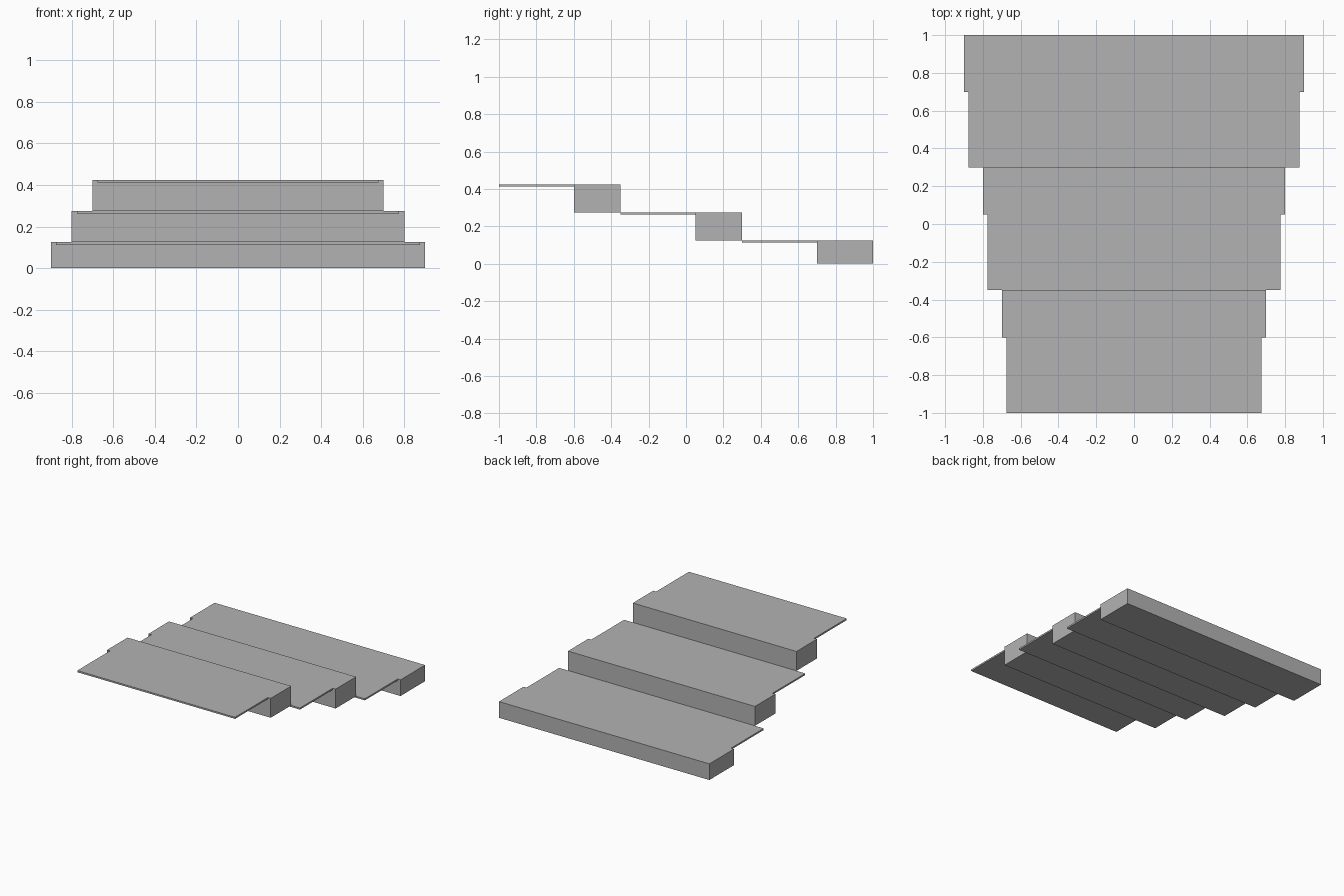
import bpy
import bmesh

if "Cube" in bpy.data.objects:
    bpy.data.objects.remove(bpy.data.objects["Cube"])

grey = bpy.data.materials.new("plain grey")
grey.diffuse_color = (0.45, 0.45, 0.45, 1.0)
grey.use_nodes = True
grey.node_tree.nodes["Principled BSDF"].inputs["Base Color"].default_value = grey.diffuse_color

THICK = 0.0125   # thin tread thickness
INSET = 0.025    # tread is narrower than its block on each side
TREAD = 0.4      # tread depth


def make_step(name, half, y_front, y_back, z_low, z_top):
    """A solid block with a thin tread running forward, flush with its top."""
    bm = bmesh.new()
    slim, tip, z_mid = half - INSET, y_front - TREAD, z_top - THICK

    def pair(x, y, z):
        return [bm.verts.new((s * x, y, z)) for s in (-1, 1)]

    # left and right corners of the block
    bft, bfl = pair(half, y_front, z_top), pair(half, y_front, z_low)
    bbt, bbl = pair(half, y_back, z_top), pair(half, y_back, z_low)
    # left and right corners of the tread, at the joint and at the tip
    jt, jl = pair(slim, y_front, z_top), pair(slim, y_front, z_mid)
    tt, tl = pair(slim, tip, z_top), pair(slim, tip, z_mid)

    # shared top, block front around the tread, then the plain sides
    bm.faces.new([tt[0], tt[1], jt[1], bft[1], bbt[1], bbt[0], bft[0], jt[0]])
    bm.faces.new([bfl[0], bfl[1], bft[1], jt[1], jl[1], jl[0], jt[0], bft[0]])
    for a, b in ((bbl, bbt), (bfl, bbl), (tl, tt), (tl, jl)):
        bm.faces.new([a[0], a[1], b[1], b[0]])
    for s in (0, 1):
        bm.faces.new([bfl[s], bbl[s], bbt[s], bft[s]])
        bm.faces.new([tl[s], jl[s], jt[s], tt[s]])

    bmesh.ops.recalc_face_normals(bm, faces=bm.faces)
    mesh = bpy.data.meshes.new(name)
    bm.to_mesh(mesh)
    bm.free()
    mesh.materials.append(grey)
    bpy.context.collection.objects.link(bpy.data.objects.new(name, mesh))


# three steps, narrowing towards the raised front
make_step("lower_step", 0.9, 0.7, 1.0, 0.0, 0.125)
make_step("middle_step", 0.8, 0.05, 0.3, 0.125, 0.275)
make_step("upper_step", 0.7, -0.6, -0.35, 0.275, 0.425)
